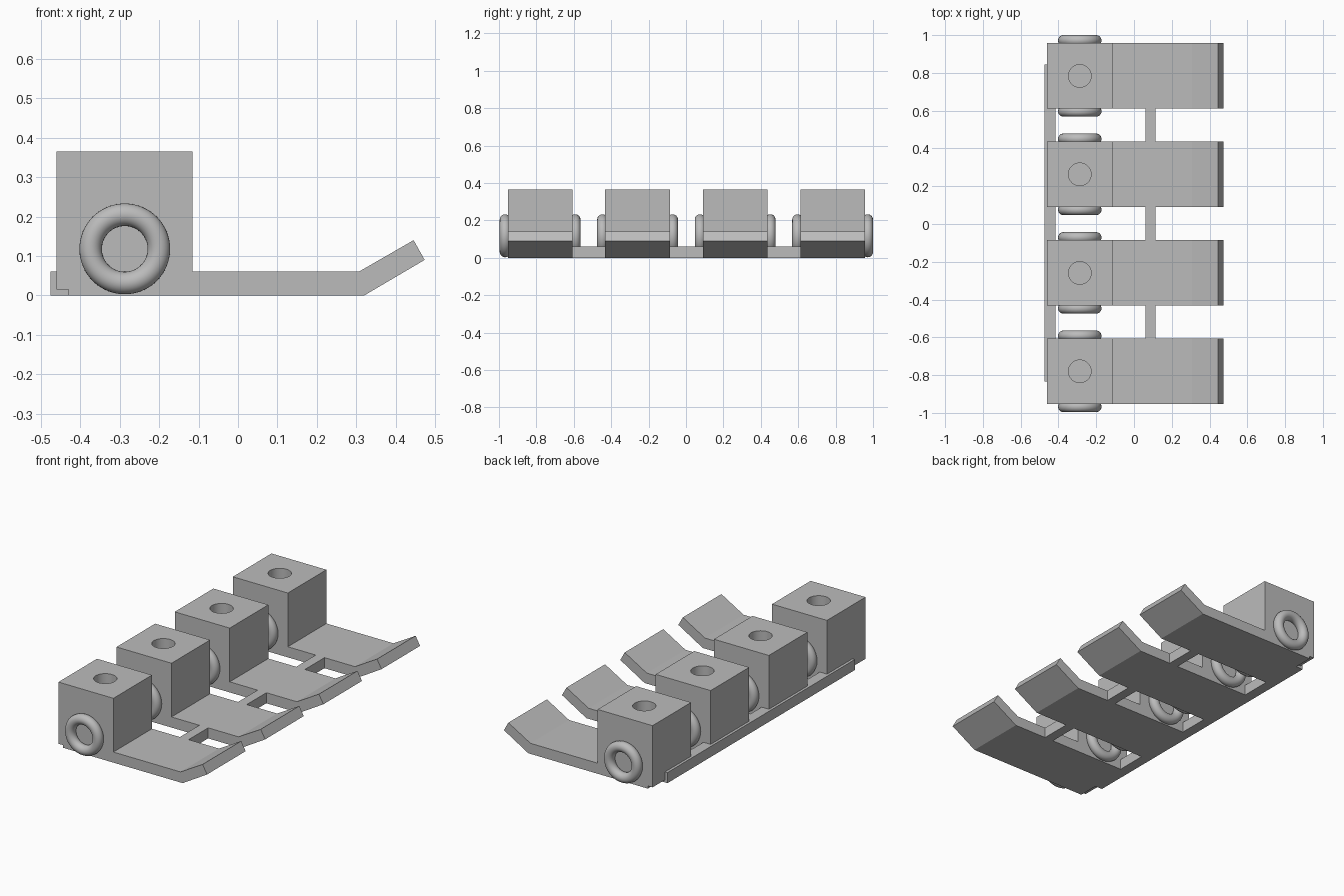
import bpy, bmesh, math

cube = bpy.data.objects.get("Cube")
if cube:
    bpy.data.objects.remove(cube, do_unlink=True)

grey = bpy.data.materials.new("plain grey")
grey.use_nodes = True
COLOUR = (0.5, 0.5, 0.5, 1)
grey.diffuse_color = COLOUR
grey.node_tree.nodes["Principled BSDF"].inputs["Base Color"].default_value = COLOUR


def extrude(name, profile, y0, y1):
    """Prism with an x-z outline, running from y0 to y1."""
    bm = bmesh.new()
    face = bm.faces.new([bm.verts.new((x, y0, z)) for x, z in profile])
    ext = bmesh.ops.extrude_face_region(bm, geom=[face])["geom"]
    moved = [v for v in ext if isinstance(v, bmesh.types.BMVert)]
    bmesh.ops.translate(bm, verts=moved, vec=(0, y1 - y0, 0))
    bmesh.ops.recalc_face_normals(bm, faces=bm.faces)
    mesh = bpy.data.meshes.new(name)
    bm.to_mesh(mesh)
    bm.free()
    mesh.materials.append(grey)
    obj = bpy.data.objects.new(name, mesh)
    bpy.context.collection.objects.link(obj)
    return obj


def drill(obj, x, y, top, radius, depth):
    """Blind round hole from the top."""
    bpy.ops.mesh.primitive_cylinder_add(vertices=48, radius=radius, depth=2 * depth,
                                        location=(x, y, top))
    cutter = bpy.context.object
    cutter.hide_render = True
    cutter.data.materials.append(grey)
    mod = obj.modifiers.new("hole", 'BOOLEAN')
    mod.operation = 'DIFFERENCE'
    mod.solver = 'EXACT'
    mod.object = cutter
    bpy.context.view_layer.objects.active = obj
    bpy.ops.object.modifier_apply(modifier=mod.name)
    bpy.data.objects.remove(cutter, do_unlink=True)


CENTRES = [-0.78, -0.259, 0.263, 0.784]
HALF = 0.173
BACK, NOTCH, FLOOR, TOP = -0.46, 0.015, 0.06, 0.365
AXLE_X, AXLE_Z = -0.287, 0.118

# Block, flat tongue and raised lip in one outline, with a notch under the back edge
UNIT = [(BACK, NOTCH), (-0.43, NOTCH), (-0.43, 0), (0.32, 0), (0.473, 0.09),
        (0.445, 0.14), (0.306, FLOOR), (-0.115, FLOOR), (-0.115, TOP), (BACK, TOP)]

for i, y in enumerate(CENTRES, 1):
    unit = extrude(f"block_and_tongue_{i}", UNIT, y - HALF, y + HALF)
    drill(unit, AXLE_X, y, TOP, 0.06, 0.2)
    bpy.ops.object.select_all(action='DESELECT')
    unit.select_set(True)
    bpy.context.view_layer.objects.active = unit
    bpy.ops.object.shade_smooth_by_angle(angle=math.radians(25))

    # Ring set into each side of the block
    for side, label in ((-1, "front"), (1, "back")):
        bpy.ops.mesh.primitive_torus_add(
            major_radius=0.0865, minor_radius=0.0285, major_segments=64, minor_segments=24,
            location=(AXLE_X, y + side * (HALF + 0.0145), AXLE_Z),
            rotation=(math.pi / 2, 0, 0))
        ring = bpy.context.object
        ring.name = f"{label}_ring_{i}"
        ring.data.materials.append(grey)
        bpy.ops.object.shade_smooth()

# Links joining neighbouring units
LINKS = {
    "tongue_link": [(0.06, 0), (0.115, 0), (0.115, FLOOR), (0.06, FLOOR)],
    "back_link": [(BACK, NOTCH), (-0.43, NOTCH), (-0.43, 0), (-0.415, 0),
                  (-0.415, FLOOR), (BACK, FLOOR)],
}
for i, (a, b) in enumerate(zip(CENTRES, CENTRES[1:]), 1):
    for name, outline in LINKS.items():
        extrude(f"{name}_{i}", outline, a + HALF, b - HALF)

# L-shaped strip clipped along the back
STRIP = [(-0.475, 0), (-0.43, 0), (-0.43, NOTCH), (BACK, NOTCH), (BACK, FLOOR), (-0.475, FLOOR)]
extrude("back_strip", STRIP, -0.835, 0.845)
